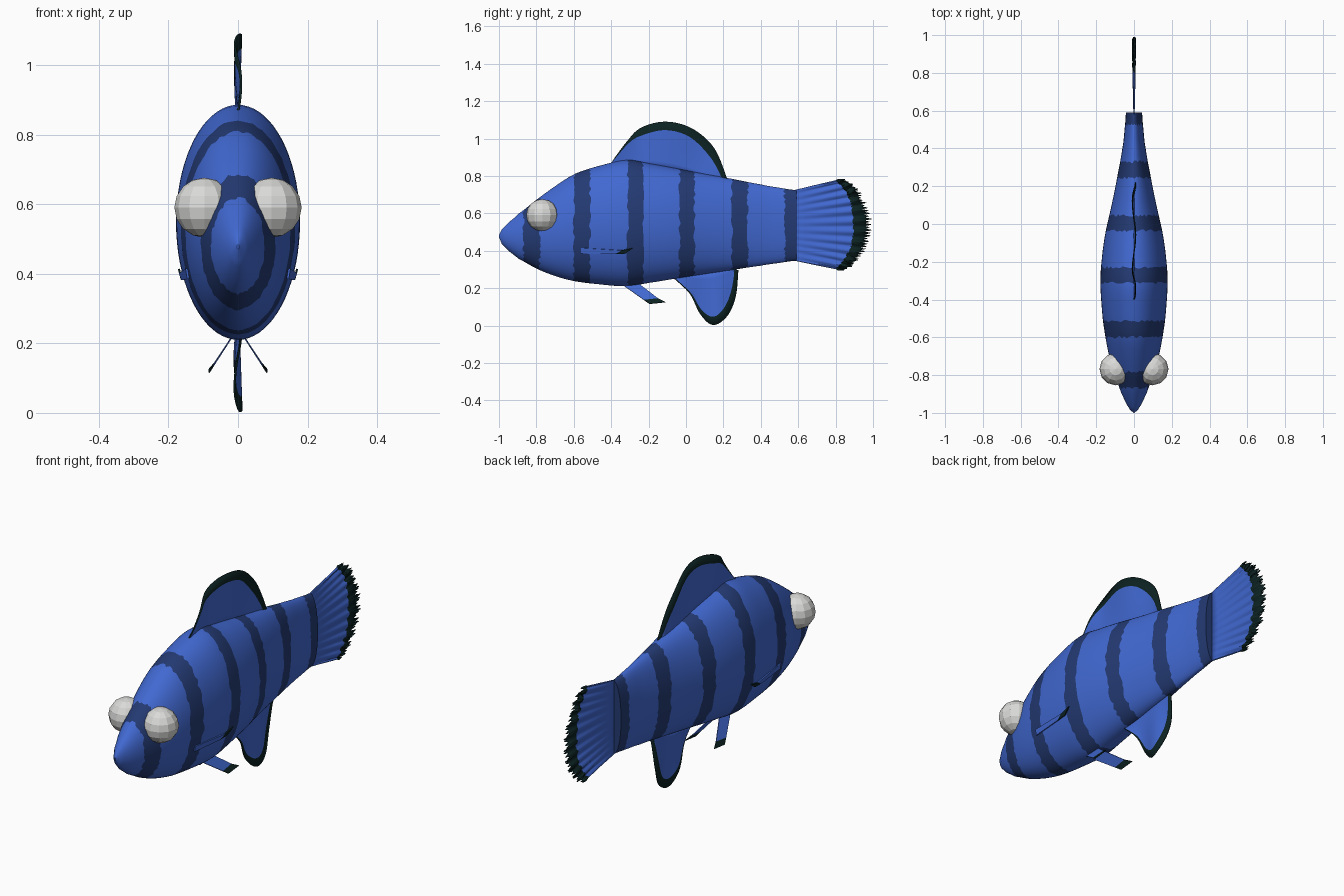
import bpy, bmesh, math, random
from mathutils import Vector

if "Cube" in bpy.data.objects:
    bpy.data.objects.remove(bpy.data.objects["Cube"])

random.seed(4)


def material(name, rgb):
    m = bpy.data.materials.new(name)
    m.diffuse_color = (*rgb, 1)
    m.use_nodes = True
    m.node_tree.nodes["Principled BSDF"].inputs["Base Color"].default_value = m.diffuse_color
    return m


BLUE = material("blue", (0.053, 0.14, 0.64))
STRIPE = material("stripe_navy", (0.017, 0.042, 0.17))
RIM = material("fin_edge_black", (0.004, 0.016, 0.016))
EYE = material("eye_grey", (0.70, 0.70, 0.69))


def spline(pts, t):
    """Smooth curve through the points, t from 0 to 1."""
    f = min(max(t, 0), 1) * (len(pts) - 1)
    i = min(int(f), len(pts) - 2)
    u = f - i
    p = [Vector(pts[min(max(k, 0), len(pts) - 1)]) for k in range(i - 1, i + 3)]
    return 0.5 * (2 * p[1] + (p[2] - p[0]) * u + (2 * p[0] - 5 * p[1] + 4 * p[2] - p[3]) * u * u
                  + (3 * p[1] - p[0] - 3 * p[2] + p[3]) * u ** 3)


def make(name, verts, faces, mats, indices, smooth=True):
    me = bpy.data.meshes.new(name)
    me.from_pydata(verts, [], faces)
    for m in mats:
        me.materials.append(m)
    for p, k in zip(me.polygons, indices):
        p.material_index = k
    bm = bmesh.new()
    bm.from_mesh(me)
    bmesh.ops.recalc_face_normals(bm, faces=bm.faces)
    bm.to_mesh(me)
    bm.free()
    ob = bpy.data.objects.new(name, me)
    bpy.context.collection.objects.link(ob)
    if smooth:
        bpy.ops.object.select_all(action='DESELECT')
        ob.select_set(True)
        bpy.context.view_layer.objects.active = ob
        bpy.ops.object.shade_smooth_by_angle(angle=math.radians(40))
    return ob


# Body: y, top z, bottom z, half width
STATIONS = [(-1.0, .485, .47, .003), (-.985, .515, .437, .02), (-.95, .55, .40, .042),
            (-.9, .595, .36, .066), (-.8, .672, .305, .102), (-.7, .745, .265, .131),
            (-.6, .808, .238, .151), (-.5, .845, .224, .166), (-.32, .885, .21, .178),
            (-.2, .867, .228, .172), (-.05, .84, .252, .152), (.1, .811, .275, .119),
            (.2, .792, .291, .097), (.4, .755, .32, .062), (.5, .737, .335, .050),
            (.59, .724, .347, .043)]


def section(y):
    for i in range(len(STATIONS) - 1):
        a, b = STATIONS[i], STATIONS[i + 1]
        if y <= b[0] or i == len(STATIONS) - 2:
            u = (y - a[0]) / (b[0] - a[0])
            return spline(STATIONS_SHAPE, (i + u) / (len(STATIONS) - 1))


STATIONS_SHAPE = [s[1:] for s in STATIONS]

N = 72
BANDS = [(-.868, -.782), (-.60, -.513), (-.312, -.23), (-.035, .045), (.245, .33), (.527, .59)]
edges = [-.95] + [e for b in BANDS for e in b]
rings = [-1.0, -.997, -.985, -.97]
for a, b in zip(edges, edges[1:]):
    n = 3 if b - a < .1 else 6
    rings += [a + (b - a) * k / n for k in range(n)]
rings.append(.59)
verts, faces, idx = [], [], []
for y0 in rings:
    ragged = any(abs(y0 - e) < 1e-6 for e in edges[1:-1])
    for k in range(N):
        y = y0 + (random.uniform(-.007, .007) if ragged else 0)
        top, bot, w = section(y)
        a = 2 * math.pi * k / N
        verts.append((w * math.cos(a), y, (top + bot) / 2 + (top - bot) / 2 * math.sin(a)))
for r in range(len(rings) - 1):
    mid = (rings[r] + rings[r + 1]) / 2
    for k in range(N):
        j = (k + 1) % N
        faces.append((r * N + k, r * N + j, (r + 1) * N + j, (r + 1) * N + k))
        idx.append(int(any(a < mid < b for a, b in BANDS)))
faces += [tuple(range(N)), tuple((len(rings) - 1) * N + k for k in range(N))]
idx += [0, 1]
make("body", verts, faces, [BLUE, STRIPE], idx)


def fin(name, root, inner, outer, wave, cols=48, jag=0.0, thick=0.006):
    """Thin rippled fin in the y-z plane: blue web from root to inner, dark rim to outer."""
    verts, faces, idx = [], [], []
    web = 5
    for c in range(cols + 1):
        t = c / cols
        a, b, o = spline(root, t), spline(inner, t), spline(outer, t)
        if jag:
            o.x += random.uniform(.4, 1) * jag * (1 if c % 2 else -.4)
            b.x += random.uniform(-.2, .2) * jag
        for r in range(web + 2):
            p = a.lerp(b, r / web) if r <= web else o
            verts.append((wave(t) * r / (web + 1), p.x, p.y))
    w = web + 2
    for c in range(cols):
        for r in range(web + 1):
            faces.append((c * w + r, c * w + r + 1, (c + 1) * w + r + 1, (c + 1) * w + r))
            idx.append(int(r == web))
    ob = make(name, verts, faces, [BLUE, RIM], idx)
    s = ob.modifiers.new("thickness", 'SOLIDIFY')
    s.thickness, s.offset = thick, 0


fin("dorsal_fin",
    [(-.40, .86), (-.3, .86), (-.2, .85), (-.1, .83), (0, .81), (.1, .79), (.21, .77)],
    [(-.40, .868), (-.31, .972), (-.24, 1.015), (-.11, 1.045), (.02, 1.008), (.13, .90), (.195, .785)],
    [(-.40, .87), (-.315, .985), (-.24, 1.058), (-.11, 1.09), (.03, 1.055), (.15, .95), (.22, .785)],
    lambda t: .009 * math.sin(14 * t))
fin("anal_fin",
    [(-.06, .27), (0, .28), (.07, .29), (.13, .30), (.18, .31), (.23, .315), (.27, .32)],
    [(-.06, .252), (.025, .175), (.083, .085), (.145, .047), (.20, .09), (.24, .18), (.262, .30)],
    [(-.06, .25), (.02, .17), (.077, .06), (.145, .003), (.22, .05), (.266, .155), (.28, .295)],
    lambda t: .010 * math.sin(12 * t + 1))
fin("tail_fin",
    [(.57, .722), (.57, .66), (.57, .6), (.57, .535), (.57, .47), (.57, .41), (.57, .349)],
    [(.80, .775), (.85, .72), (.885, .64), (.895, .54), (.885, .44), (.85, .36), (.80, .303)],
    [(.825, .783), (.885, .74), (.94, .65), (.965, .54), (.945, .43), (.885, .34), (.825, .295)],
    lambda t: .007 * math.sin(70 * t), cols=90, jag=.03)


# Paired fins: small flat plates with a dark tip
def plate(name, pts, thick):
    ob = make(name, pts, [(0, 1, 2, 3), (3, 2, 4, 5)], [BLUE, RIM], [0, 1], smooth=False)
    s = ob.modifiers.new("thickness", 'SOLIDIFY')
    s.thickness, s.offset = thick, 0


for side, s in (("right", 1), ("left", -1)):
    plate("pelvic_fin_" + side,
          [(s * .015, -.345, .222), (s * .015, -.25, .222), (s * .066, -.15, .145),
           (s * .070, -.225, .137), (s * .083, -.11, .125), (s * .083, -.195, .116)], .004)
    plate("pectoral_fin_" + side,
          [(s * .148, -.56, .415), (s * .143, -.56, .385), (s * .160, -.38, .382),
           (s * .167, -.345, .402), (s * .162, -.325, .385), (s * .170, -.285, .414)], .006)

    # Eye: faceted ball set into the head
    bpy.ops.mesh.primitive_uv_sphere_add(segments=12, ring_count=8, radius=.086,
                                         location=(s * .097, -.768, .59))
    eye = bpy.context.object
    eye.name = "eye_" + side
    eye.data.materials.append(EYE)
